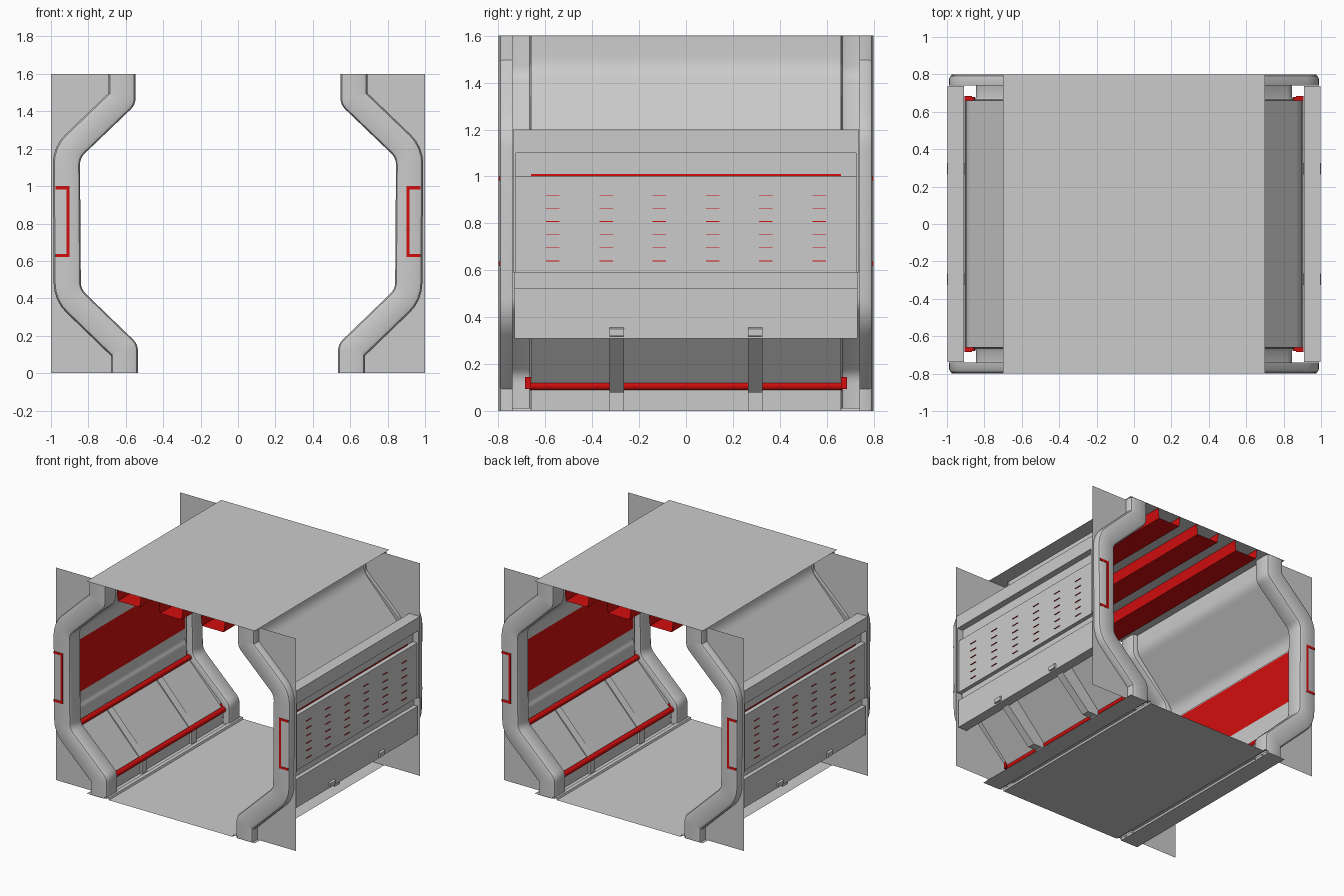
import bpy, math
from mathutils import Vector as V

if "Cube" in bpy.data.objects:
    bpy.data.objects.remove(bpy.data.objects["Cube"])

red = bpy.data.materials.new("red_paint")
red.diffuse_color = (0.65, 0.004, 0.004, 1)
red.use_nodes = True
red.node_tree.nodes["Principled BSDF"].inputs["Base Color"].default_value = red.diffuse_color


def make(name, verts, faces, mirror=(True, False), mat=None, smooth=False):
    me = bpy.data.meshes.new(name)
    me.from_pydata([tuple(v) for v in verts], [], faces)
    ob = bpy.data.objects.new(name, me)
    bpy.context.collection.objects.link(ob)
    if mat:
        me.materials.append(mat)
    if smooth:
        bpy.ops.object.select_all(action='DESELECT')
        ob.select_set(True)
        bpy.context.view_layer.objects.active = ob
        bpy.ops.object.shade_smooth_by_angle(angle=math.radians(40))
    if any(mirror):
        m = ob.modifiers.new("mirror", 'MIRROR')
        m.use_axis = (mirror[0], mirror[1], False)
        m.use_mirror_merge = False
    return ob


def extrude(name, pts, y0, y1, closed=False, **kw):
    """Extrude an (x, z) profile along y; closed profiles get end caps."""
    n = len(pts)
    verts = [(x, y0, z) for x, z in pts] + [(x, y1, z) for x, z in pts]
    faces = [(i, (i + 1) % n, (i + 1) % n + n, i + n) for i in range(n if closed else n - 1)]
    if closed:
        faces += [tuple(range(n))[::-1], tuple(range(n, 2 * n))]
    return make(name, verts, faces, **kw)


def box(name, x0, x1, y0, y1, z0, z1, **kw):
    return extrude(name, [(x0, z0), (x1, z0), (x1, z1), (x0, z1)], y0, y1, True, **kw)


def fillet(pts, r, steps=4):
    """Round the inner corners of an open polyline."""
    out = [V(pts[0])]
    for a, b, c in zip(pts, pts[1:], pts[2:]):
        a, b, c = V(a), V(b), V(c)
        p, q = b + (a - b).normalized() * r, b + (c - b).normalized() * r
        for i in range(steps + 1):
            t = i / steps
            out.append(p * (1 - t) ** 2 + b * 2 * t * (1 - t) + q * t * t)
    return out + [V(pts[-1])]


def offset(path, d):
    """Shift a polyline sideways (towards +x for a path going up)."""
    res = []
    for i, p in enumerate(path):
        t0 = (p - path[max(i - 1, 0)])
        t1 = (path[min(i + 1, len(path) - 1)] - p)
        t0 = t0.normalized() if t0.length else t1.normalized()
        t1 = t1.normalized() if t1.length else t0
        n = V((t0.y + t1.y, -t0.x - t1.x)).normalized()
        res.append(p + n * d / max(n.dot(V((t1.y, -t1.x))), 0.5))
    return res


# end frames: raised rounded moulding along the opening, on a recessed flat flange
path = fillet([(.535, 0), (.535, .155), (.84, .45), (.845, 1.15), (.548, 1.435), (.548, 1.6)], .035)
section = [(-.66, .05), (-.66, .02), (-.666, .006), (-.68, 0), (-.775, 0), (-.791, .007), (-.798, .024),
           (-.798, .12), (-.791, .137), (-.775, .145), (-.74, .145)]
rows = [[(min(p.x, 1), y, p.y) for p in offset(path, d)] for y, d in section]
n = len(path)
faces = [(r * n + i, r * n + i + 1, (r + 1) * n + i + 1, (r + 1) * n + i)
         for r in range(len(section) - 1) for i in range(n - 1)]
make("frame_moulding", sum(rows, []), faces, mirror=(True, True), smooth=True)
flange = [(p.x, -.74, p.y) for p in path] + [(1, -.74, 1.6), (1, -.74, 0)]
make("frame_flange", flange, [tuple(range(len(flange)))], mirror=(True, True))

# red brackets on the mouldings
for i, (x0, x1, z0, z1) in enumerate([(.9, .918, .62, 1.0), (.918, .975, .62, .638), (.918, .975, .982, 1.0)]):
    box(f"flange_bracket_{i}", x0, x1, -.8, -.78, z0, z1, mirror=(True, True), mat=red)

# floor with raised strips, ceiling sheet
half = [(.7, 0), (.555, 0), (.55, .014), (.52, .014), (.515, 0)]
extrude("floor", half + [(-x, z) for x, z in half[::-1]], -.8, .8, mirror=(False, False))
extrude("ceiling", [(-.7, 1.6), (.7, 1.6)], -.8, .8, mirror=(False, False))

# open hat-section ribs under the ceiling
for i in range(3):
    x = (i - 1) * .35
    extrude(f"ceiling_rib_{i}", [(x - .1, 1.598), (x - .09, 1.52), (x + .09, 1.52), (x + .1, 1.598)],
            -.8, .8, mirror=(False, False), mat=red)

# inner wall panels
extrude("upper_slope_panel", fillet([(.9, 1.03), (.9, 1.12), (.585, 1.46), (.585, 1.6)], .05),
        -.66, .66, smooth=True)
extrude("lower_slope_panel", fillet([(.59, 0), (.59, .11), (.89, .43), (.89, .52), (.905, .55), (.905, .63)], .015),
        -.66, .66, smooth=True)
extrude("red_wall_panel", [(.905, .63), (.905, 1.03)], -.66, .66, mat=red)

# ribs crossing the lower slope, reaching out under the outer panel
rib = [(.572, 0), (.572, .1), (.86, .41), (.89, .44), (.975, .36), (.999, .35), (.999, .32),
       (.93, .315), (.69, .08), (.62, .08), (.62, 0)]
for i, y in enumerate((-.295, .295)):
    extrude(f"lower_rib_{i}", rib, y - .03, y + .03, True)


# red rods along the lower slope
def rod(name, x, z, r, y0, y1):
    pts = [(x + r * math.cos(a * math.tau / 16), z + r * math.sin(a * math.tau / 16)) for a in range(16)]
    extrude(name, pts, y0, y1, True, mat=red, smooth=True)


rod("lower_rod", .583, .108, .02, -.665, .665)
rod("upper_rod", .87, .425, .02, -.68, .68)
box("lower_rod_end", .575, .61, -.685, -.66, .095, .145, mirror=(True, True), mat=red)
box("upper_rod_end", .865, .905, -.685, -.66, .41, .45, mirror=(True, True), mat=red)

# outer equipment panel with rails
outer = [(.91, .31), (.985, .31), (.985, .525), (.955, .525), (.955, .59), (.985, .59), (.985, 1.003),
         (.95, 1.003), (.95, 1.1), (.998, 1.1), (.998, 1.2), (.91, 1.2)]
extrude("outer_panel", outer, -.73, .73, True)
box("panel_red_seam", .945, .953, -.66, .66, 1.003, 1.011, mat=red)
box("panel_post", .91, .998, -.738, -.725, .59, 1.2, mirror=(True, True))

# thin louvre slits on the outer panel
for row in range(6):
    for col in range(6):
        y, z = -.5675 + col * .227, .64 + row * .056
        box(f"louvre_{row}_{col}", .98, .991, y - .029, y + .029, z - .0015, z + .0015, mat=red)
